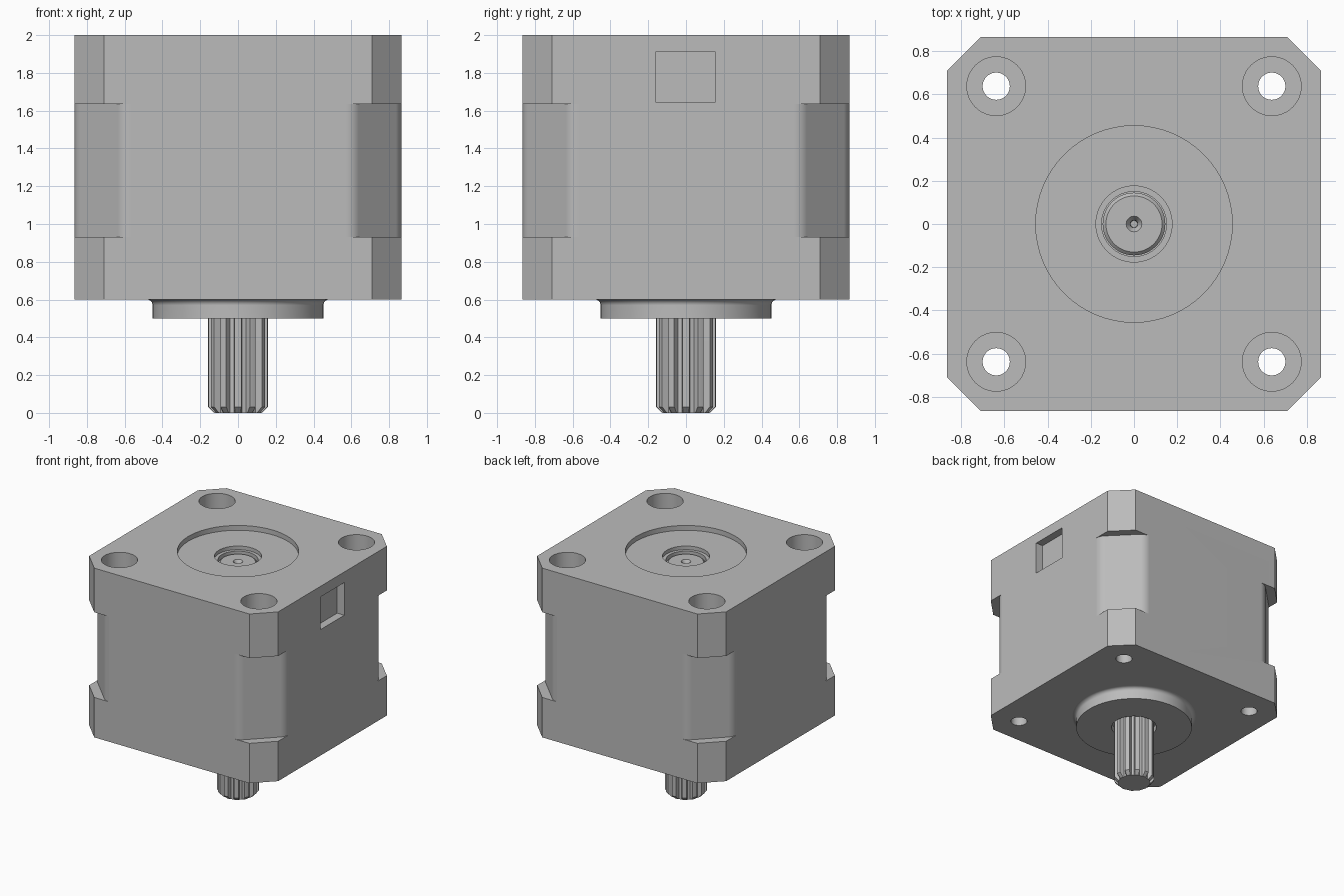
import bpy, bmesh
from math import pi, sin, cos, radians

if "Cube" in bpy.data.objects:
    bpy.data.objects.remove(bpy.data.objects["Cube"])

grey = bpy.data.materials.new("plain grey")
grey.use_nodes = True
COLOUR = (0.5, 0.5, 0.5, 1)
grey.diffuse_color = COLOUR
grey.node_tree.nodes["Principled BSDF"].inputs["Base Color"].default_value = COLOUR


def loft(name, loops):
    """Closed solid through a stack of equal-length point loops."""
    bm = bmesh.new()
    rings = [[bm.verts.new(p) for p in loop] for loop in loops]
    for a, b in zip(rings, rings[1:]):
        for i in range(len(a)):
            j = (i + 1) % len(a)
            bm.faces.new((a[i], a[j], b[j], b[i]))
    bm.faces.new(rings[0][::-1])
    bm.faces.new(rings[-1])
    bmesh.ops.recalc_face_normals(bm, faces=bm.faces)
    mesh = bpy.data.meshes.new(name)
    bm.to_mesh(mesh)
    bm.free()
    mesh.materials.append(grey)
    obj = bpy.data.objects.new(name, mesh)
    bpy.context.collection.objects.link(obj)
    return obj


def prism(name, outline, z0, z1):
    return loft(name, [[(x, y, z) for x, y in outline] for z in (z0, z1)])


def lathe(name, profile, centre=(0, 0), n=64):
    """Solid of revolution from (radius, z) points, capped at both ends."""
    return loft(name, [[(centre[0] + r * cos(2 * pi * i / n),
                         centre[1] + r * sin(2 * pi * i / n), z)
                        for i in range(n)] for r, z in profile])


def cut(obj, cutter):
    mod = obj.modifiers.new("cut", 'BOOLEAN')
    mod.operation = 'DIFFERENCE'
    mod.solver = 'EXACT'
    mod.object = cutter
    bpy.context.view_layer.objects.active = obj
    bpy.ops.object.modifier_apply(modifier=mod.name)
    bpy.data.objects.remove(cutter)


def smooth(obj):
    bpy.ops.object.select_all(action='DESELECT')
    obj.select_set(True)
    bpy.context.view_layer.objects.active = obj
    bpy.ops.object.shade_smooth_by_angle(angle=radians(30))
    mod = obj.modifiers.new("even shading", 'WEIGHTED_NORMAL')
    mod.keep_sharp = True


# Motor body: square block with chamfered corners
W, C = 0.865, 0.71
SIGNS = [(1, 1), (-1, 1), (-1, -1), (1, -1)]
outline = [(W, -C), (W, C), (C, W), (-C, W), (-W, C), (-W, -C), (-C, -W), (C, -W)]
body = prism("motor_body", outline, 0.6, 2.0)

# Wider, softly rounded corner cuts around the middle of the body
START, R = 0.57, 0.097
arc = [(W - R + R * cos(a), START + R * sin(a))
       for a in (radians(45) * i / 6 for i in range(7))]
path = [(W + 0.1, START)] + arc + [(y, x) for x, y in reversed(arc)] + [(START, W + 0.1)]
path.append((W + 0.1, W + 0.1))
for sx, sy in SIGNS:
    cut(body, prism("corner_cutter", [(sx * x, sy * y) for x, y in path], 0.93, 1.635))

# Counterbored screw holes
for sx, sy in SIGNS:
    cut(body, lathe("screw_cutter", [(0.063, 0.5), (0.063, 1.64), (0.136, 1.64), (0.136, 2.1)],
                    (sx * 0.638, sy * 0.638), 48))

# Round recess and stepped bore on top
cut(body, lathe("recess_cutter", [(0.15, 1.84), (0.15, 1.93), (0.176, 1.93), (0.176, 1.96),
                                  (0.455, 1.96), (0.455, 2.1)]))

# Connector socket in the left side
socket = [(0.8, -0.158), (1, -0.158), (1, 0.154), (0.8, 0.154)]
cut(body, prism("socket_cutter", socket, 1.642, 1.912))
smooth(body)

# Pilot boss under the body, with a fillet into the flange and a shaft hole
fillet = [(0.482 - 0.03 * cos(a), 0.57 + 0.03 * sin(a))
          for a in (radians(15) * i for i in range(7))]
boss = lathe("pilot_boss", [(0.175, 0.55), (0.175, 0.5), (0.452, 0.5)] + fillet + [(0.482, 0.61)])
smooth(boss)

# Splined output shaft with a chamfered tip
TEETH = 12
TOOTH = [(-0.34, 0.122), (-0.22, 0.157), (0, 0.158), (0.22, 0.157), (0.34, 0.122)]
polar = [(2 * pi * (k + f) / TEETH, r) for k in range(TEETH) for f, r in TOOTH]
shaft = loft("splined_shaft", [[(min(r, limit) * cos(a), min(r, limit) * sin(a), z)
                                for a, r in polar]
                               for z, limit in ((0, 0.126), (0.032, 1), (0.57, 1))])
smooth(shaft)

# Rear end of the shaft, with a centre dimple
rear = lathe("shaft_rear_end", [(0.145, 1.82), (0.145, 1.9), (0.13, 1.915),
                                (0.036, 1.915), (0.018, 1.89), (0.016, 1.87)], n=48)
smooth(rear)
